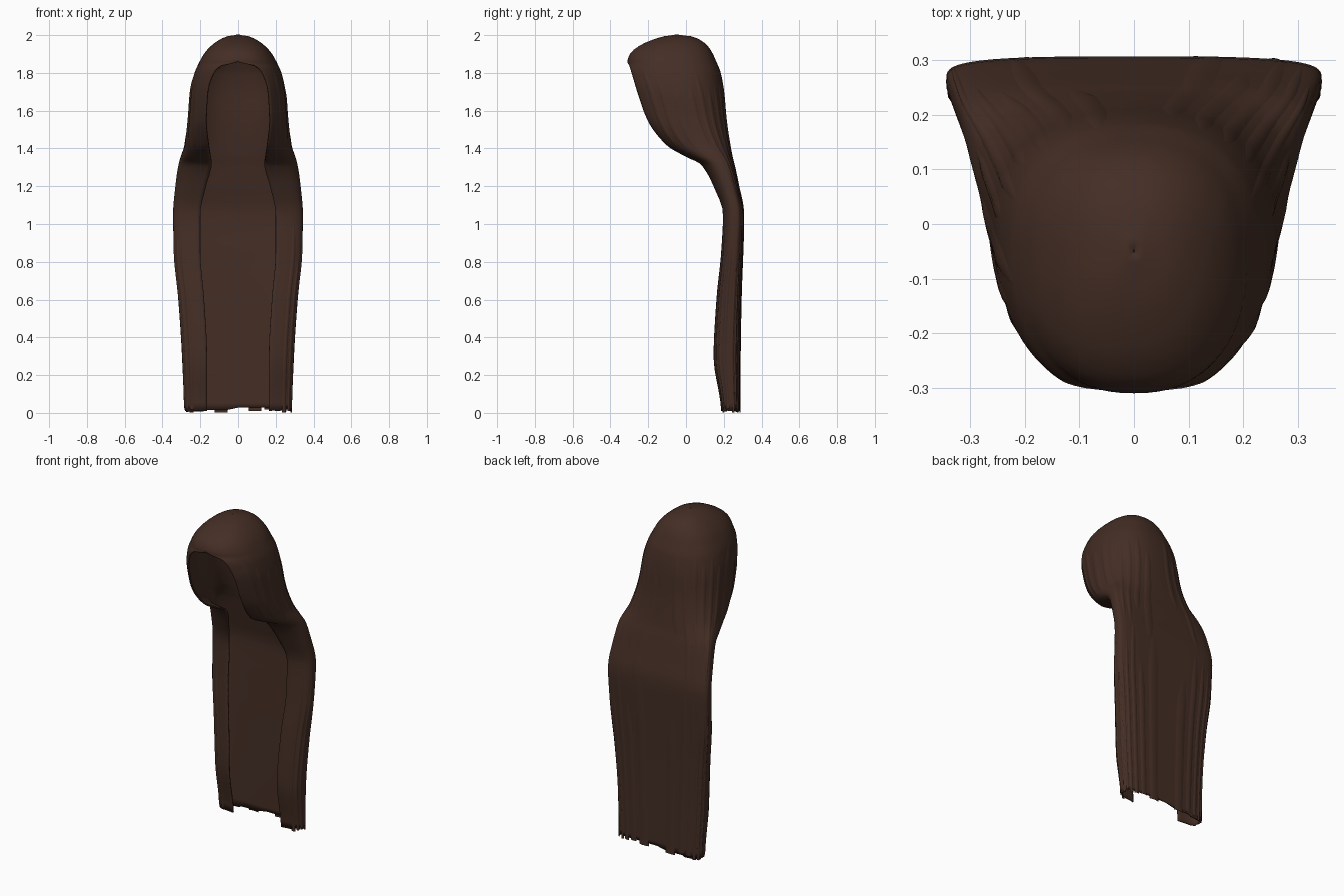
import bpy, bmesh, math, random
from mathutils import Vector

if "Cube" in bpy.data.objects:
    bpy.data.objects.remove(bpy.data.objects["Cube"])

random.seed(4)
brown = bpy.data.materials.new("dark brown hair")
brown.diffuse_color = (0.058, 0.027, 0.018, 1)
brown.use_nodes = True
brown.node_tree.nodes["Principled BSDF"].inputs["Base Color"].default_value = brown.diffuse_color

# Horizontal sections: z, outer half width, half width of front opening, front y, back y, widest y
ROWS = [
    (0.00, .280, .165, .190, .280, .240),
    (0.30, .290, .165, .150, .282, .230),
    (0.60, .310, .180, .165, .287, .240),
    (0.85, .335, .200, .190, .296, .255),
    (1.05, .340, .200, .200, .303, .265),
    (1.20, .328, .170, .150, .275, .235),
    (1.32, .310, .140, .080, .250, .190),
    (1.36, .298, .145, .000, .240, .160),
    (1.42, .278, .155, -.100, .230, .100),
    (1.55, .260, .168, -.200, .212, .020),
    (1.70, .248, .160, -.255, .198, -.020),
    (1.80, .226, .128, -.285, .180, -.040),
    (1.84, .209, .085, -.298, .165, -.050),
    (1.858, .200, .000, -.306, .157, -.055),
    (1.90, .176, .000, -.292, .138, -.055),
    (1.94, .140, .000, -.245, .112, -.055),
    (1.97, .100, .000, -.180, .075, -.052),
    (1.99, .055, .000, -.115, .025, -.050),
    (2.00, .001, .000, -.052, -.048, -.050),
]


def slope(i, k):
    if i == 0 or i == len(ROWS) - 1:
        return 0
    a, b, c = ROWS[i - 1], ROWS[i], ROWS[i + 1]
    d1, d2 = (b[k] - a[k]) / (b[0] - a[0]), (c[k] - b[k]) / (c[0] - b[0])
    return 0 if d1 * d2 <= 0 else 2 * d1 * d2 / (d1 + d2)


def section(z):
    z = min(max(z, 0), 2)
    i = 0
    while i < len(ROWS) - 2 and z > ROWS[i + 1][0]:
        i += 1
    a, b = ROWS[i], ROWS[i + 1]
    h = b[0] - a[0]
    t = (z - a[0]) / h
    out = []
    for k in range(1, 6):
        out.append((2*t**3 - 3*t*t + 1) * a[k] + (t**3 - 2*t*t + t) * h * slope(i, k)
                   + (3*t*t - 2*t**3) * b[k] + (t**3 - t*t) * h * slope(i + 1, k))
    return out


def flat(s, z):
    """Point on the hair: s = 0 mid back, s = -1 / 1 the left / right front edge."""
    xo, xi, yf, yb, yc = section(z)
    p = 0.6 if z < 1.05 else min(0.85, 0.6 + (z - 1.05) * 0.45)
    th0 = -math.acos(min(1, max(0, xi / xo) ** (1 / p)))
    th = math.pi / 2 - abs(s) * (math.pi / 2 - th0)
    x = math.copysign(xo * max(0, math.cos(th)) ** p, s)
    if th >= 0:
        y = yc + (yb - yc) * math.sin(th) ** p
    else:
        y = yc + (yf - yc) * (math.sin(-th) / math.sin(-th0)) ** p
    return Vector((x, y, z))


def surf(s, z, off=0):
    p = flat(s, z)
    if off:
        t = flat(min(1, s + .02), z) - flat(max(-1, s - .02), z)
        n = Vector((-t.y, t.x, 0))
        if n.length > 1e-6:
            p += n.normalized() * off
    return p


def make(name, grids, thick=0):
    bm = bmesh.new()
    for g in grids:
        vs = [[bm.verts.new(c) for c in row] for row in g]
        for r0, r1 in zip(vs, vs[1:]):
            for j in range(len(r0) - 1):
                bm.faces.new((r0[j], r0[j + 1], r1[j + 1], r1[j]))
    bmesh.ops.remove_doubles(bm, verts=bm.verts, dist=0.0004)
    me = bpy.data.meshes.new(name)
    bm.to_mesh(me)
    bm.free()
    me.materials.append(brown)
    ob = bpy.data.objects.new(name, me)
    bpy.context.collection.objects.link(ob)
    if thick:
        m = ob.modifiers.new("thickness", 'SOLIDIFY')
        m.thickness = thick
        m.offset = 0
    bpy.context.view_layer.objects.active = ob
    ob.select_set(True)
    bpy.ops.object.shade_smooth_by_angle(angle=math.radians(50))
    ob.select_set(False)
    return ob


# Main hair: hood with face opening flowing into a long back sheet with rolled edges
zs = [0.01 + 1.29 * i / 30 for i in range(30)] + [1.30 + .55 * i / 44 for i in range(44)]
zs += [1.85, 1.858, 1.87, 1.885, 1.9, 1.92, 1.94, 1.955, 1.97, 1.98, 1.99, 1.996, 2.0]
N = 72
ends = [random.uniform(0.005, 0.03) for _ in range(N // 6 + 1)]
main = []
for i, z in enumerate(zs):
    row = []
    for j in range(N + 1):
        s = -1 + 2 * j / N
        row.append(surf(s, ends[j // 6] if i == 0 else z))
    main.append(row)
make("hair_shell", [main], 0.008)


# Thin locks lying on the shell
def lock(s, w, z0, z1, lift):
    g = []
    for i in range(25):
        t = i / 24
        z = z0 + (z1 - z0) * t
        k = min(1, 5 * t + .1, 5 * (1 - t) + .1) if z0 > .1 else min(1, 5 * (1 - t) + .1)
        g.append([surf(max(-1, min(1, s + w * a * (.4 + .6 * k))), z, .003 + lift * k * (1 - a * a))
                  for a in (-1, -.5, 0, .5, 1)])
    return g


locks = []
for side in (-1, 1):
    for n in range(9):
        s = side * (0.06 + n * 0.095)
        locks.append(lock(s, .035, random.uniform(0, .03), random.uniform(.8, 1.15), .005))
        locks.append(lock(s + side * .03, .035, random.uniform(1.0, 1.35) if n < 5 else 1.38,
                          random.uniform(1.7, 1.85), .005))
make("hair_locks", locks)
